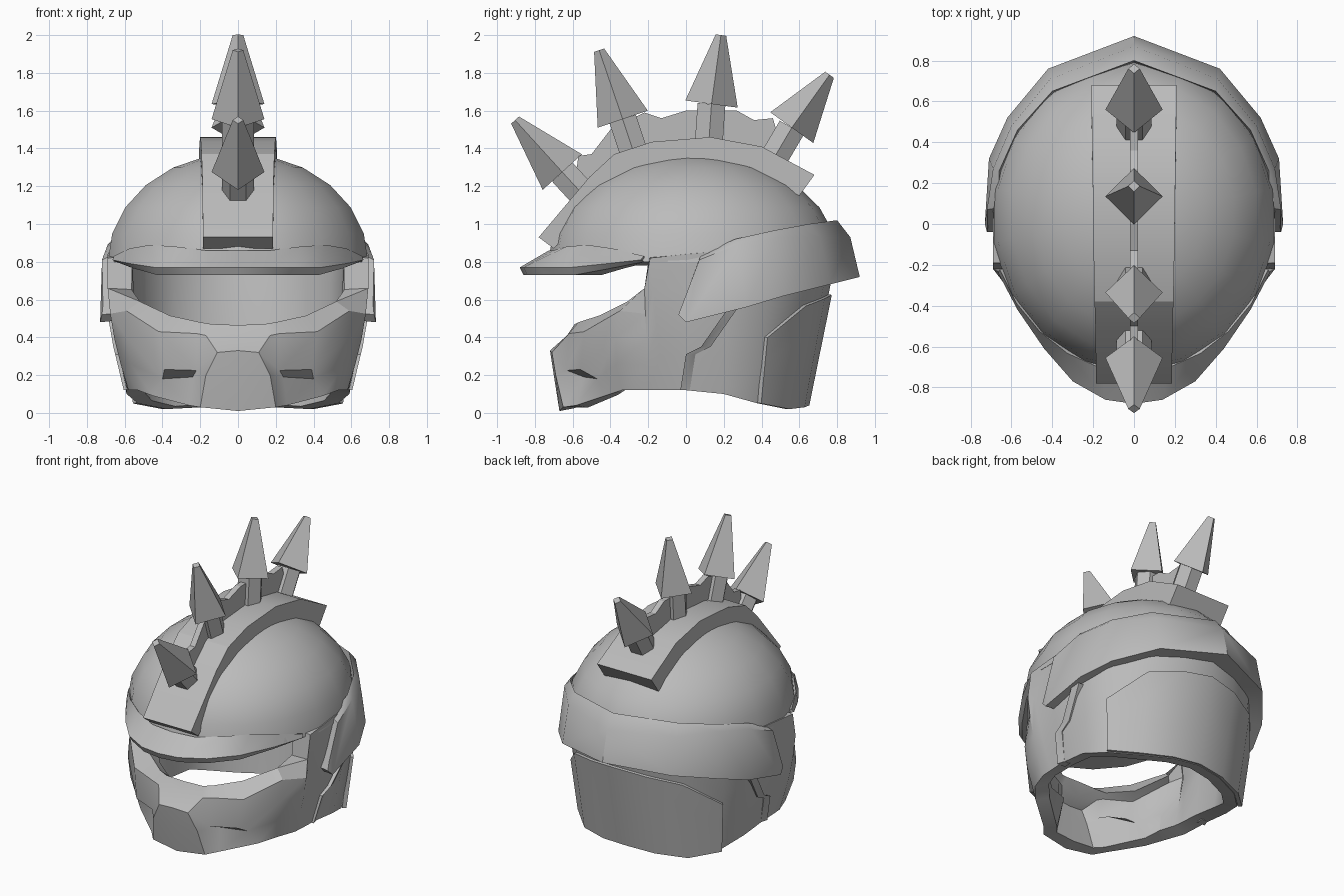
import bpy, bmesh
from math import sin, cos, radians
from mathutils import Vector

cube = bpy.data.objects.get("Cube")
if cube:
    bpy.data.objects.remove(cube, do_unlink=True)

grey = bpy.data.materials.new("helmet_grey")
GREY = (0.5, 0.5, 0.5, 1)
grey.diffuse_color = GREY
grey.use_nodes = True
grey.node_tree.nodes["Principled BSDF"].inputs["Base Color"].default_value = GREY


def finish(name, bm, mirror=False, thick=0, angle=30):
    """Turn a bmesh into a shaded object; open shells get a wall that thins toward the bottom."""
    bm.normal_update()
    if thick:
        mid = Vector((0, 0, 0.6))
        if sum((f.normal.dot(f.calc_center_median() - mid) for f in bm.faces)) < 0:
            bmesh.ops.reverse_faces(bm, faces=bm.faces[:])
    else:
        bmesh.ops.recalc_face_normals(bm, faces=bm.faces[:])
    mesh = bpy.data.meshes.new(name)
    bm.to_mesh(mesh)
    bm.free()
    mesh.materials.append(grey)
    ob = bpy.data.objects.new(name, mesh)
    bpy.context.collection.objects.link(ob)
    if mirror:
        m = ob.modifiers.new("mirror", "MIRROR")
        m.use_clip = True
        m.merge_threshold = 0.002
    if thick:
        group = ob.vertex_groups.new(name="wall")
        for v in mesh.vertices:
            group.add([v.index], min(1, 0.65 + 0.5 * v.co.z), "REPLACE")
        s = ob.modifiers.new("wall", "SOLIDIFY")
        s.thickness = thick
        s.offset = -1
        s.vertex_group = "wall"
    bpy.ops.object.select_all(action="DESELECT")
    ob.select_set(True)
    bpy.context.view_layer.objects.active = ob
    bpy.ops.object.convert(target="MESH")
    bpy.ops.object.shade_smooth_by_angle(angle=radians(angle))


def loft(sections, ring=False, caps=()):
    """Bridge equal-length sections; ring closes each section."""
    bm = bmesh.new()
    rows = [[bm.verts.new(p) for p in s] for s in sections]
    n = len(rows[0])
    for a, b in zip(rows, rows[1:]):
        for i in range(n if ring else n - 1):
            j = (i + 1) % n
            bm.faces.new((a[i], a[j], b[j], b[i]))
    for c in caps:
        bm.faces.new(rows[c])
    return bm


def dome_point(azimuth, lat):
    a, t = radians(azimuth), radians(lat)
    return Vector((0.7 * cos(t) * sin(a), 0.04 - 0.77 * cos(t) * cos(a), 0.8 + 0.575 * sin(t)))


# Dome: half an ellipsoid with a wall
bm = loft([[dome_point(az, lat) for lat in range(0, 91, 15)] for az in range(0, 361, 20)])
bmesh.ops.remove_doubles(bm, verts=bm.verts[:], dist=0.001)
finish("dome", bm, thick=0.12)

# Brim: thick-edged visor that fades into the dome at the temples
rim = [(0, -.88, .77), (.14, -.86, .77), (.3, -.77, .77), (.44, -.61, .77),
       (.57, -.42, .79), (.665, -.24, .81)]
drops = [.04, .04, .04, .04, .025, .01]
lats = [6, 6, 8, 9, 7, 3]
sections = []
for i, (p, drop, lat) in enumerate(zip(rim, drops, lats)):
    x, y, z = p
    low = dome_point(i * 14, 0)
    sections.append([p, dome_point(i * 14, lat), (low.x * 0.84, low.y * 0.84, z - drop),
                     (x * 0.97, y + 0.02, z - drop)])
finish("brim", loft(sections, ring=True, caps=(-1,)), mirror=True)

# Lower shell: muzzle and cheek columns, then straight columns around the neck
columns = [
    [(0, -.67, .01), (0, -.7, .2), (0, -.72, .33), (0, -.63, .4), (0, -.59, .465)],
    [(.2, -.65, .03), (.17, -.69, .2), (.11, -.71, .32), (.17, -.63, .41), (.14, -.59, .47)],
    [(.26, -.58, .04), (.24, -.54, .19), (.22, -.63, .225), (.22, -.62, .42), (.2, -.57, .48)],
    [(.45, -.43, .09), (.4, -.47, .18), (.39, -.56, .23), (.42, -.54, .43), (.36, -.46, .515)],
    [(.53, -.34, .12), (.57, -.37, .26), (.59, -.37, .4), (.59, -.35, .54), (.52, -.31, .59)],
]
straight = [((.58, -.2, .12), (.69, -.22, .66)), ((.585, -.12, .12), (.69, -.19, .82)),
            ((.59, 0, .12), (.69, 0, .84)), ((.59, .2, .1), (.68, .24, .86)),
            ((.53, .38, .05), (.6, .46, .88)), ((.38, .53, .02), (.41, .67, .9)),
            ((.19, .61, .03), (.21, .77, .9)), ((0, .635, .04), (0, .81, .9))]
for low, high in straight:
    low, high = Vector(low), Vector(high)
    col = [low.lerp(high, i / 4) for i in range(5)]
    for i, p in enumerate(col):
        p.x *= 1 + 0.03 * sin(i * 0.785)
    columns.append(col)
finish("jaw_and_neck_shell", loft(columns), mirror=True, thick=0.13)

# Raised neck plate on the back, its upper corners cut away
sections = []
for top, (low, high) in zip((0.42, 0.62, 0.66, 0.68), straight[4:]):
    low, high = Vector(low), Vector(high)
    section = [low.lerp(high, top * i / 3) for i in range(4)]
    sections.append([Vector((p.x * 1.05, p.y + 0.018, p.z)) for p in section])
finish("neck_plate", loft(sections), mirror=True, thick=0.04)

# Small stepped ridge on each jaw side
ridge = [(.585, -.03, .12), (.63, 0, .31), (.64, .08, .35), (.675, .22, .55)]
sections = []
for x, y, z in ridge:
    sections.append([(x + .02, y, z), (x + .005, y + .05, z), (x - .04, y + .05, z), (x - .04, y, z)])
finish("jaw_ridge", loft(sections, ring=True, caps=(0, -1)), mirror=True)

# Band wrapping the back of the head: lower edge, upper edge, bevelled top
band = [((.72, -.04, .52), (.715, -.02, .57), (.64, 0, .6)),
        ((.73, 0, .48), (.72, .07, .81), (.66, .08, .84)),
        ((.71, .32, .56), (.69, .27, .89), (.66, .26, .92)),
        ((.62, .52, .62), (.6, .48, .93), (.57, .46, .965)),
        ((.42, .76, .68), (.41, .71, .93), (.4, .65, 1.0)),
        ((0, .92, .72), (0, .87, .93), (0, .8, 1.02))]
sections = []
for low, high, top in band:
    x, y, z = low
    sections.append([low, high, top, (x * 0.86, y * 0.84, z + 0.01)])
finish("head_band", loft(sections, ring=True, caps=(0,)), mirror=True, angle=40)

# Crest strip over the dome
outer = [(-.78, .93), (-.51, 1.25), (-.38, 1.37), (-.18, 1.435), (.13, 1.46), (.4, 1.41), (.68, 1.26)]
inner = [(-.7, .87), (-.43, 1.16), (-.32, 1.24), (-.15, 1.3), (.12, 1.32), (.34, 1.28), (.6, 1.15)]
sections = []
for i, ((y, z), (v, w)) in enumerate(zip(outer, inner)):
    h = 0.185 + 0.004 * i
    sections.append([(-h, y, z), (h, y, z), (h, v, w), (-h, v, w)])
finish("crest_strip", loft(sections, ring=True, caps=(0, -1)), angle=20)

# Thin web between the spikes
web = [(-.6, 1.13), (-.57, 1.36), (-.5, 1.37), (-.4, 1.5), (-.22, 1.59), (-.13, 1.56), (0, 1.6),
       (.27, 1.6), (.36, 1.55), (.46, 1.56), (.52, 1.35), (.12, 1.4), (-.3, 1.36)]
finish("spike_web", loft([[(x, y, z) for y, z in web] for x in (-.02, .02)], ring=True, caps=(0, 1)), angle=10)


def rod(name, start, end, r1, r2, sides):
    """Tapered prism between two points of the centre plane."""
    a, b = Vector((0, *start)), Vector((0, *end))
    d = b - a
    side = Vector((1, 0, 0))
    up = d.cross(side).normalized()
    sections = []
    for p, r in ((a, r1), (b, r2)):
        turns = [radians(360 * i / sides) for i in range(sides)]
        sections.append([p + side * r * cos(t) + up * r * sin(t) for t in turns])
    finish(name, loft(sections, ring=True, caps=(0, 1)), angle=10)


# Spikes: six-sided stem and four-sided head
spikes = [((-.54, 1.15), (-.655, 1.275), (-.905, 1.55)), ((-.27, 1.36), (-.335, 1.555), (-.46, 1.92)),
          ((.12, 1.42), (.135, 1.635), (.185, 2.0)), ((.46, 1.34), (.56, 1.51), (.76, 1.79))]
for i, (foot, neck, tip) in enumerate(spikes):
    rod(f"spike_stem_{i + 1}", foot, neck, 0.085, 0.085, 6)
    rod(f"spike_head_{i + 1}", neck, tip, 0.14, 0.028, 4)
